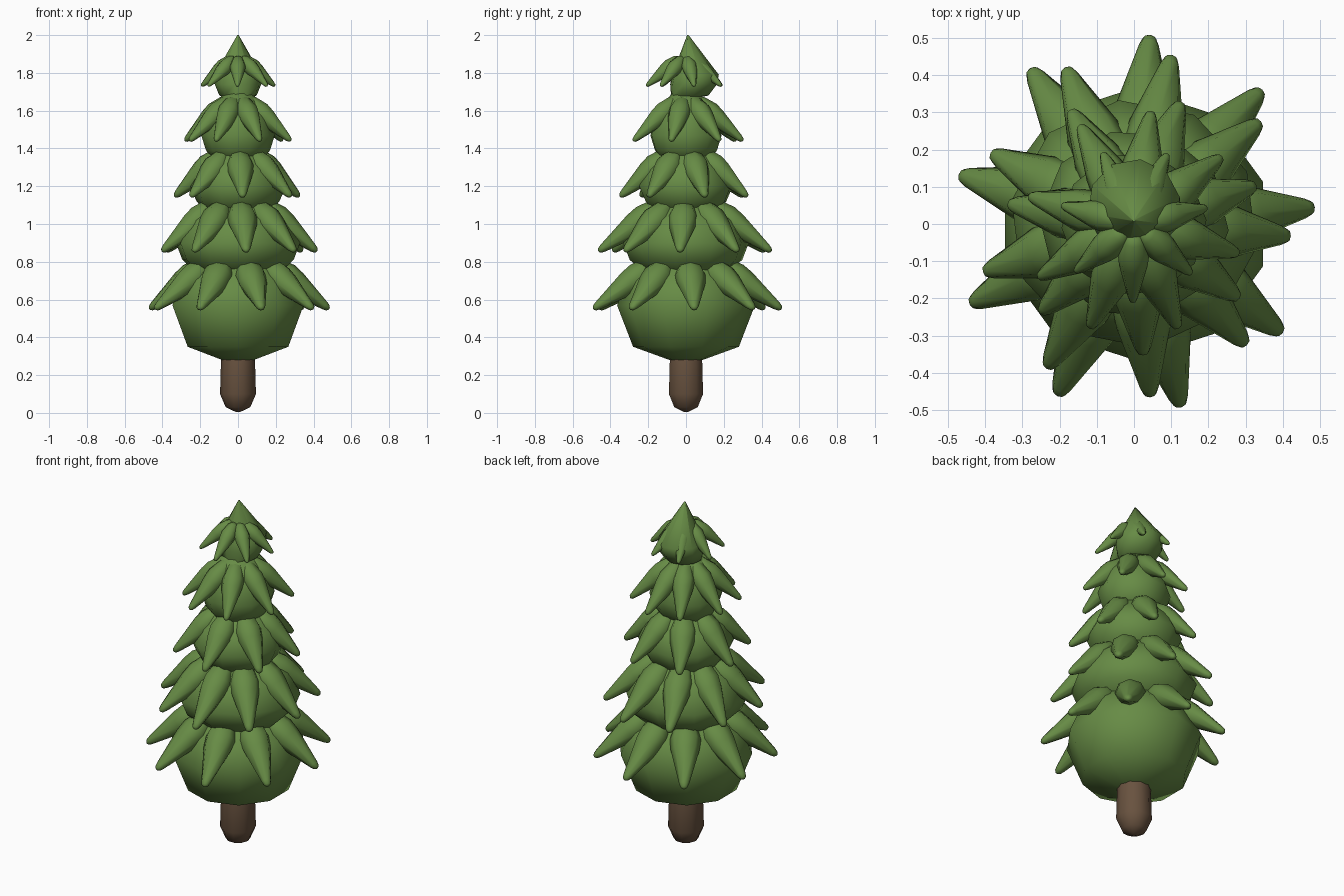
import bpy, bmesh, math
from mathutils import Vector, Matrix

if "Cube" in bpy.data.objects:
    bpy.data.objects.remove(bpy.data.objects["Cube"])


def material(name, rgb):
    m = bpy.data.materials.new(name)
    m.diffuse_color = (*rgb, 1)
    m.use_nodes = True
    m.node_tree.nodes["Principled BSDF"].inputs["Base Color"].default_value = m.diffuse_color
    return m


GREEN = material("needle green", (0.135, 0.26, 0.06))
BROWN = material("bark brown", (0.14, 0.085, 0.05))


def ring_mesh(name, rings, sides, mat, sharp=60):
    """Skin a list of (centre, axis_u, axis_v) elliptical rings and cap both ends."""
    bm = bmesh.new()
    loops = []
    for c, u, v in rings:
        loops.append([bm.verts.new(c + u * math.cos(2 * math.pi * i / sides)
                                   + v * math.sin(2 * math.pi * i / sides)) for i in range(sides)])
    for a, b in zip(loops, loops[1:]):
        for i in range(sides):
            j = (i + 1) % sides
            bm.faces.new((a[i], a[j], b[j], b[i]))
    bm.faces.new(loops[0][::-1])
    bm.faces.new(loops[-1])
    bmesh.ops.recalc_face_normals(bm, faces=bm.faces)
    me = bpy.data.meshes.new(name)
    bm.to_mesh(me)
    bm.free()
    me.materials.append(mat)
    ob = bpy.data.objects.new(name, me)
    bpy.context.collection.objects.link(ob)
    bpy.ops.object.select_all(action='DESELECT')
    ob.select_set(True)
    bpy.context.view_layer.objects.active = ob
    bpy.ops.object.shade_smooth_by_angle(angle=math.radians(sharp))
    return ob


def lathe(name, profile, sides, mat, turn=0.0):
    """Profile points are (radius, z) or (radius, z, y offset)."""
    rot = Matrix.Rotation(turn, 3, 'Z')
    rings = [(Vector((0, p[2] if len(p) > 2 else 0, p[1])),
              rot @ Vector((p[0], 0, 0)), rot @ Vector((0, p[0], 0))) for p in profile]
    return ring_mesh(name, rings, sides, mat)


def branch(name, angle, root, tip, width, thick, sx):
    """Drooping tapered bough from root (r, z) to tip (r, z); sx narrows the reach along x."""
    a = math.radians(angle)
    out = Vector((math.cos(a), math.sin(a), 0))
    reach = Vector((out.x * sx, out.y, 0))
    p0 = out * root[0] + Vector((0, 0, root[1]))
    p1 = reach * tip[0] + Vector((0, 0, tip[1]))
    d = (p1 - p0).normalized()
    side = Vector((-out.y, out.x, 0))
    up = d.cross(side).normalized()
    shape = [(0, .35), (.08, .72), (.30, 1.0), (.45, .92), (.93, .32), (.98, .22), (1, .08)]
    rings = [(p0.lerp(p1, t), side * width * s, up * thick * s) for t, s in shape]
    ring_mesh(name, rings, 8, GREEN)


# Trunk
lathe("trunk", [(.012, .005), (.065, .03), (.095, .10), (.09, .28), (.08, .40)], 10, BROWN)

# Foliage bodies, bottom to top
bodies = [
    [(.06, .27), (.28, .35), (.365, .57), (.31, .70), (.17, .83)],
    [(.20, .72), (.30, .81), (.335, .90), (.27, 1.02), (.13, 1.14)],
    [(.16, 1.05), (.22, 1.12), (.255, 1.20), (.21, 1.29), (.10, 1.41)],
    [(.12, 1.33), (.17, 1.39), (.195, 1.47), (.16, 1.57), (.08, 1.69)],
    [(.04, 1.665), (.10, 1.68, .02), (.125, 1.74, .04), (.125, 1.79, .05), (.004, 2.0, .01)],
]
for i, prof in enumerate(bodies):
    lathe(f"foliage_body_{i + 1}", prof, 10, GREEN, math.radians(18 + 7 * i))

# Boughs: angles, root (r, z), tip (r, z), half width, half thickness, x reach
tiers = [
    ([5 + 40 * k for k in range(9)], (.16, .80), (.507, .55), .083, .072, .955),
    ([-4 + 40 * k for k in range(9)], (.12, 1.11), (.465, .855), .080, .070, .90),
    ([17 + 360 / 7 * k for k in range(7)], (.08, 1.38), (.35, 1.145), .073, .065, .97),
    ([81, 36, -15, -66, -114, -152, 166, 120], (.05, 1.66), (.305, 1.44), .060, .056, .95),
    ([12 + 360 / 7 * k for k in range(7)], (.03, 1.88), (.21, 1.73), .042, .04, .95),
]
for i, (angles, root, tip, w, t, sx) in enumerate(tiers):
    for k, ang in enumerate(angles):
        branch(f"bough_{i + 1}_{k + 1}", ang, root, tip, w, t, sx)
